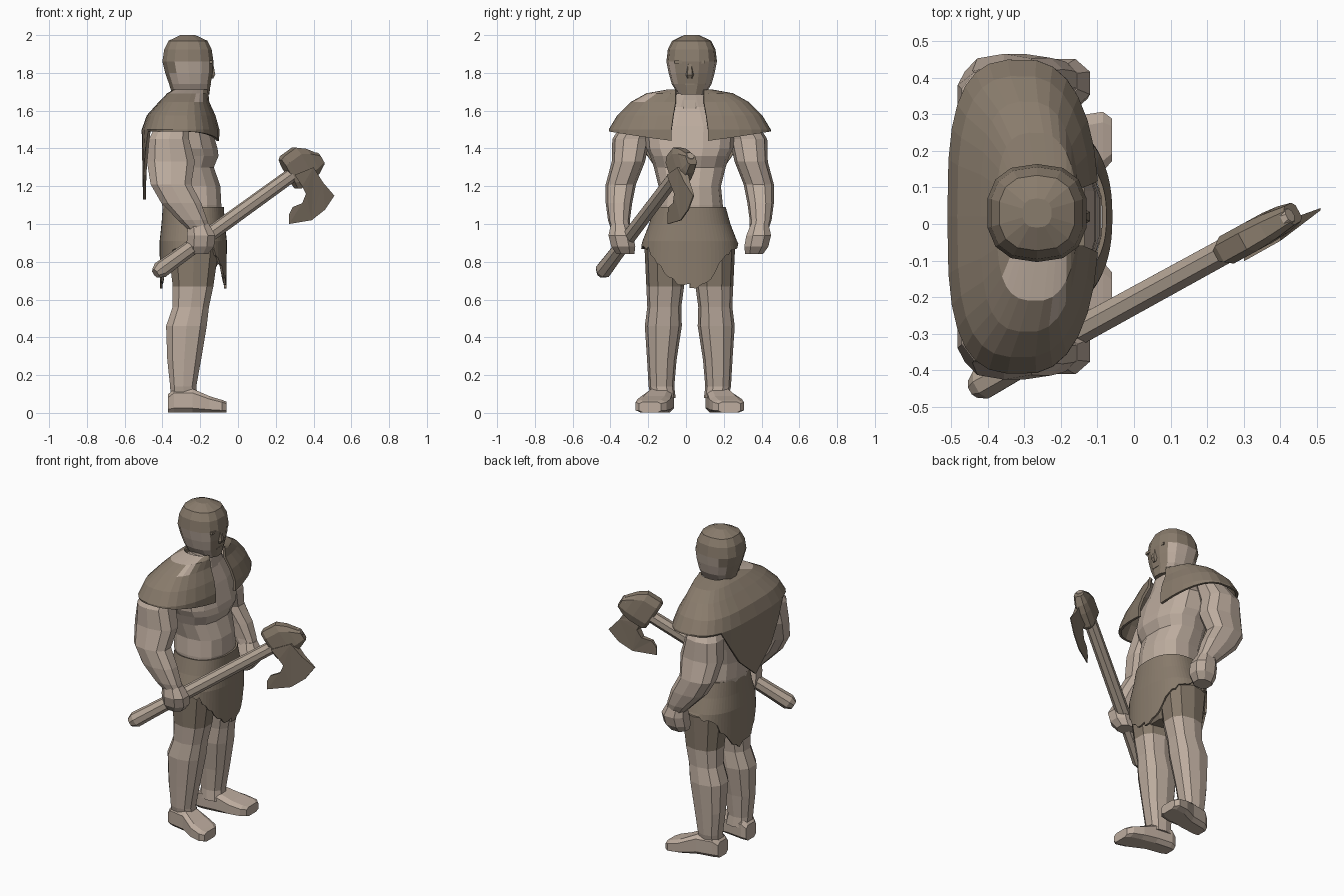
import bpy, bmesh, math, random
from mathutils import Vector, Matrix

random.seed(4)
cube = bpy.data.objects.get("Cube")
if cube:
    bpy.data.objects.remove(cube, do_unlink=True)

MID = 0.02  # y of the body's plane of symmetry


def material(name, rgb):
    mat = bpy.data.materials.new(name)
    mat.use_nodes = True
    mat.diffuse_color = (*rgb, 1)
    shader = next(n for n in mat.node_tree.nodes if n.type == 'BSDF_PRINCIPLED')
    shader.inputs["Base Color"].default_value = (*rgb, 1)
    return mat


skin = material("skin", (.51, .415, .345))
hide = material("brown hide", (.25, .20, .15))
wood = material("pale wood", (.45, .37, .30))


def finish(name, bm, mats, rule=None, matrix=None):
    bmesh.ops.recalc_face_normals(bm, faces=bm.faces)
    if rule:
        for face in bm.faces:
            face.material_index = rule(face.calc_center_median(), face.normal)
    if matrix:
        bm.transform(matrix)
    mesh = bpy.data.meshes.new(name)
    bm.to_mesh(mesh)
    bm.free()
    for mat in mats:
        mesh.materials.append(mat)
    obj = bpy.data.objects.new(name, mesh)
    bpy.context.collection.objects.link(obj)
    return obj


def curve_pair(angle, power):
    """Point on a unit superellipse."""
    c, s = math.cos(angle), math.sin(angle)
    return (math.copysign(abs(c) ** power, c), math.copysign(abs(s) ** power, s))


def loft(name, rings, mats, sides=10, power=.8, axis='z', rule=None, matrix=None):
    """Skin closed rings given as (x, y, z, half size, half size)."""
    bm = bmesh.new()
    loops = []
    for x, y, z, ra, rb in rings:
        loop = []
        for i in range(sides):
            a, b = curve_pair(math.tau * (i + .5) / sides, power)
            offset = (ra * a, rb * b, 0) if axis == 'z' else (0, ra * a, rb * b)
            loop.append(bm.verts.new(Vector((x, y, z)) + Vector(offset)))
        loops.append(loop)
    for low, high in zip(loops, loops[1:]):
        for i in range(sides):
            j = (i + 1) % sides
            bm.faces.new((low[i], low[j], high[j], high[i]))
    bm.faces.new(loops[0])
    bm.faces.new(loops[-1])
    return finish(name, bm, mats, rule, matrix)


def drape(name, rows, hem, columns, gap, thickness, back_power, rule=None):
    """Cloth hung round the body: rows of (x, z, half x, half y), the last at the hem."""
    bm = bmesh.new()
    edge = math.asin(gap / rows[-1][-1])
    grid = []
    for i in range(columns + 1):
        angle = edge + (math.tau - 2 * edge) * i / columns
        a, b = curve_pair(angle, .85 if math.cos(angle) > 0 else back_power)
        line = []
        for k, (x, z, rx, ry) in enumerate(rows):
            y = ry * b
            if a > 0 and abs(y) < gap:
                y = math.copysign(gap, b)
            height = hem(angle) if k == len(rows) - 1 else z
            line.append(bm.verts.new((x + rx * a, MID + y, height)))
        grid.append(line)
    for left, right in zip(grid, grid[1:]):
        for k in range(len(rows) - 1):
            bm.faces.new((left[k], left[k + 1], right[k + 1], right[k]))
    bmesh.ops.remove_doubles(bm, verts=bm.verts, dist=.0005)
    obj = finish(name, bm, [hide, skin], rule)
    solid = obj.modifiers.new("thickness", 'SOLIDIFY')
    solid.thickness = thickness
    solid.offset = -1


def centred(rows):
    """Turn (x, z, half x, half y) into rings on the plane of symmetry."""
    return [(x, MID, z, rx, ry) for x, z, rx, ry in rows]


# Torso, neck and hips
loft("torso", centred([
    (-.24, 1.0, .15, .17), (-.245, 1.1, .16, .175), (-.25, 1.2, .16, .165),
    (-.27, 1.3, .145, .19), (-.265, 1.36, .165, .21), (-.275, 1.4, .17, .23),
    (-.29, 1.52, .15, .24), (-.28, 1.62, .105, .16), (-.25, 1.69, .075, .09)]),
    [skin], sides=14)
loft("neck", centred([(-.25, 1.6, .08, .08), (-.25, 1.75, .07, .07)]), [skin])
loft("hips", centred([(-.235, .72, .09, .10), (-.235, .8, .14, .19),
                      (-.235, 1.02, .15, .18)]), [hide], sides=12)


# Head: a hood with bare cheeks
def cheek(centre, normal):
    return int(abs(normal.y) > .6 and centre.z < 1.86 and centre.x > -.34)


loft("head", [(x, y + .01, z, a, b) for x, y, z, a, b in centred([
    (-.25, 1.685, .1, .07), (-.255, 1.74, .112, .105), (-.26, 1.8, .128, .122),
    (-.265, 1.86, .138, .134), (-.265, 1.925, .128, .126), (-.265, 1.97, .105, .103),
    (-.265, 2.0, .04, .04)])], [hide, skin], sides=14, rule=cheek)
loft("nose", centred([(-.145, 1.77, .015, .015), (-.138, 1.79, .02, .022),
                      (-.144, 1.86, .012, .012)]), [hide], sides=6)
loft("mouth", centred([(-.15, 1.735, .008, .03), (-.15, 1.743, .008, .03)]),
     [hide], sides=4, power=.5)

# Arms, hands, legs and feet, mirrored about the middle
for side, sign in (("left", 1), ("right", -1)):
    def mirrored(rows):
        return [(x, MID + sign * y, z, a, b) for x, y, z, a, b in rows]

    loft(side + "_brow", mirrored([(-.145, .055, 1.85, .012, .03),
                                   (-.145, .055, 1.865, .012, .03)]),
         [hide], sides=4, power=.5)
    loft(side + "_arm", mirrored([
        (-.34, .26, 1.56, .08, .08), (-.365, .31, 1.45, .11, .10),
        (-.355, .325, 1.33, .132, .088), (-.355, .365, 1.21, .112, .08),
        (-.3, .375, 1.11, .11, .07), (-.24, .375, 1.02, .08, .058),
        (-.2, .365, .96, .058, .048)]), [skin])
    loft(side + "_hand", mirrored([
        (-.21, .37, 1.0, .06, .05), (-.195, .365, .94, .08, .07),
        (-.2, .352, .88, .078, .068), (-.21, .34, .84, .055, .05)]),
        [skin], sides=8, power=.85)
    loft(side + "_leg", mirrored([
        (-.285, .14, .08, .075, .065), (-.29, .15, .14, .072, .068),
        (-.285, .148, .28, .093, .078), (-.273, .14, .46, .112, .098),
        (-.25, .135, .56, .1, .09), (-.238, .13, .67, .112, .1),
        (-.235, .13, .88, .14, .11)]),
        [skin, hide], rule=lambda centre, normal: int(centre.z > .67))
    loft(side + "_foot", mirrored([
        (-.37, .14, .05, .05, .05), (-.34, .145, .065, .065, .065),
        (-.24, .16, .065, .07, .065), (-.15, .19, .045, .09, .045),
        (-.085, .205, .035, .085, .035), (-.06, .21, .03, .06, .03)]),
        [skin], sides=8, power=.5, axis='x')


# Shoulder cape: open in front, hanging to a point behind, bare patch on one shoulder
def cape_hem(angle):
    across = abs(math.sin(angle))
    if math.cos(angle) > 0:
        return 1.43 + .06 * across
    return min(1.49, 1.13 + .62 * across)


def bare_patch(centre, normal):
    return int(-.34 < centre.x < -.19 and -.23 < centre.y < -.07 and centre.z > 1.6)


drape("shoulder_cape", [(-.25, 1.712, .09, .12), (-.265, 1.692, .11, .23),
                        (-.285, 1.645, .135, .315), (-.3, 1.575, .183, .385),
                        (-.303, 1.5, .207, .43), (-.3, 0, .203, .43)],
      cape_hem, 28, .075, .015, .65, bare_patch)


# Loincloth with a ragged hem, pointed in front and behind
def ragged_hem(angle):
    drop = abs(math.cos(angle)) ** 3.7
    return .885 - .215 * drop + random.uniform(-.018, .018)


drape("loincloth", [(-.237, 1.09, .162, .19), (-.237, 1.0, .168, .215),
                    (-.237, .91, .178, .25), (-.237, 0, .176, .257)],
      ragged_hem, 64, 0, .012, .85)

# Axe: handle and head share a frame that runs along the handle
butt, tip = Vector((-.42, -.44, .75)), Vector((.41, .015, 1.35))
reach = tip - butt
frame = Matrix.Translation(butt) @ reach.to_track_quat('Z', 'Y').to_matrix().to_4x4()
size = reach.length
loft("axe_handle", [(0, 0, size * t, r, r) for t, r in (
    (-.02, .028), (.01, .046), (.1, .043), (.3, .04), (.8, .038), (1, .035), (1.02, .02))],
    [wood], sides=8, power=1, matrix=frame)
loft("axe_socket", [(0, y, z, r, h) for z, y, r, h in (
    (.935, .015, .03, .095), (.955, .015, .044, .105), (1.04, .015, .044, .105),
    (1.09, 0, .04, .08), (1.14, -.02, .03, .035))],
    [hide], sides=8, power=.6, matrix=frame)

# Axe blade: outline of (x, z, half thickness), thin at the cutting edge
outline = [(.3, 1.26, .025), (.4, 1.3, .025), (.45, 1.22, .015), (.51, 1.15, .003),
           (.46, 1.075, .003), (.39, 1.02, .003), (.27, 1.0, .003), (.27, 1.05, .005),
           (.29, 1.09, .01), (.34, 1.11, .015), (.36, 1.16, .02), (.34, 1.2, .025)]
blade = bmesh.new()
walls = [[blade.verts.new((x, .56 * x - .245 + s * t, z)) for x, z, t in outline]
         for s in (1, -1)]
for wall in walls:
    blade.faces.new(wall)
for i in range(len(outline)):
    a, b = walls
    blade.faces.new((a[i - 1], a[i], b[i], b[i - 1]))
bmesh.ops.triangulate(blade, faces=[f for f in blade.faces if len(f.verts) > 4])
finish("axe_blade", blade, [hide])
